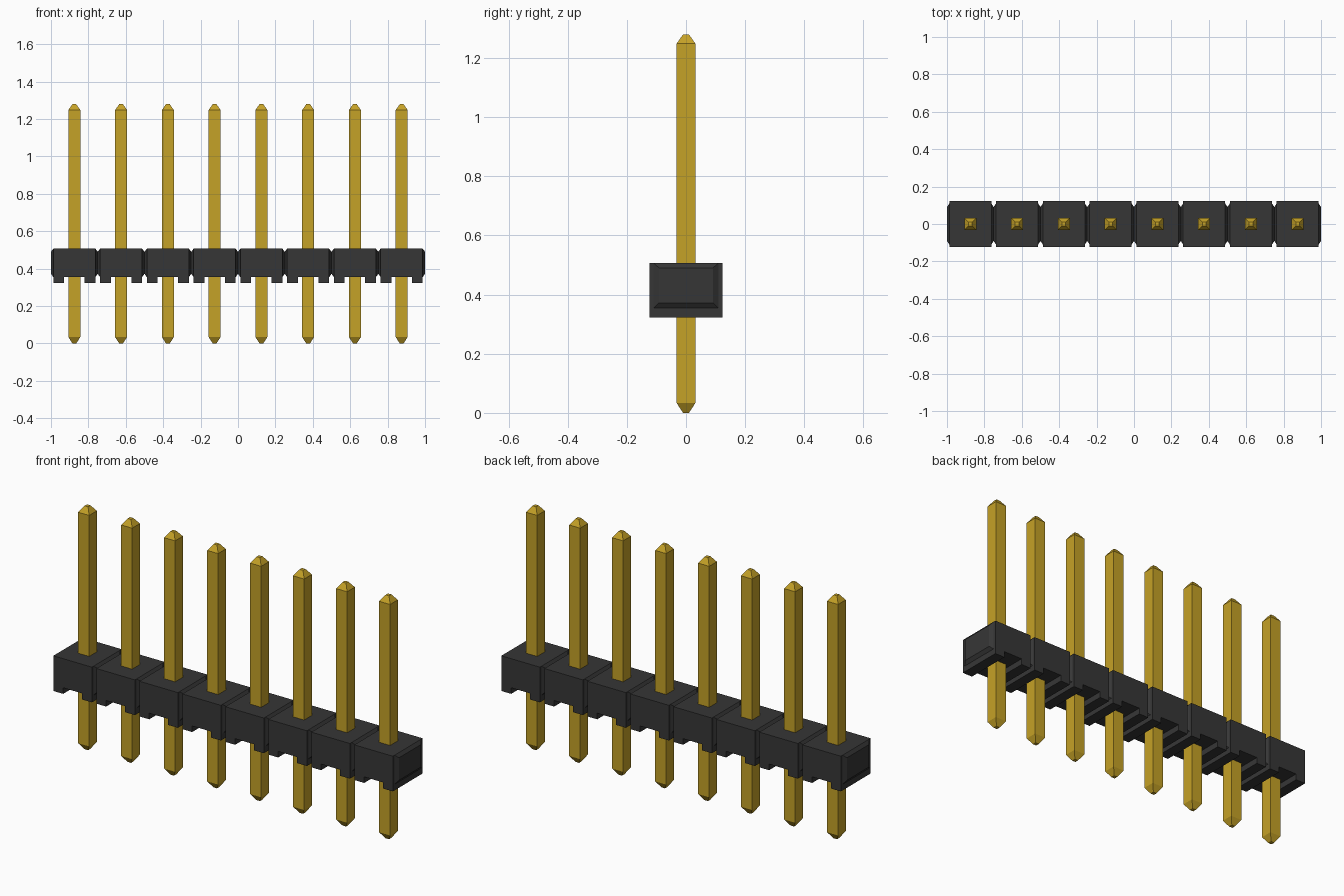
import bpy
import bmesh

if "Cube" in bpy.data.objects:
    bpy.data.objects.remove(bpy.data.objects["Cube"], do_unlink=True)

COUNT, PITCH = 8, 0.25


def material(name, color, rough):
    m = bpy.data.materials.new(name)
    m.use_nodes = True
    m.diffuse_color = (*color, 1)
    bsdf = m.node_tree.nodes["Principled BSDF"]
    bsdf.inputs["Base Color"].default_value = (*color, 1)
    bsdf.inputs["Roughness"].default_value = rough
    return m


def loft(bm, rings, cap_start=True, cap_end=True):
    """Join successive rings of points with quads and optional end caps."""
    rows = [[bm.verts.new(p) for p in ring] for ring in rings]
    n = len(rows[0])
    for a, b in zip(rows, rows[1:]):
        for i in range(n):
            j = (i + 1) % n
            bm.faces.new((a[i], a[j], b[j], b[i]))
    if cap_start:
        bm.faces.new(rows[0][::-1])
    if cap_end:
        bm.faces.new(rows[-1])


def make_mesh(name, bm, mat):
    me = bpy.data.meshes.new(name)
    bm.to_mesh(me)
    bm.free()
    me.materials.append(mat)
    return me


black = material("black plastic", (0.037, 0.037, 0.037), 0.6)
gold = material("gold metal", (0.56, 0.36, 0.02), 0.4)

# Housing cell: a notched profile extruded front to back
W, D = 0.112, 0.1235
FOOT, NOTCH, TOP, GAP = 0.322, 0.354, 0.507, 0.055
profile = [(-W, FOOT), (-GAP, FOOT), (-GAP, NOTCH), (GAP, NOTCH),
           (GAP, FOOT), (W, FOOT), (W, TOP), (-W, TOP)]
bm = bmesh.new()
loft(bm, [[(x, y, z) for x, z in profile] for y in (-D, D)])
bmesh.ops.recalc_face_normals(bm, faces=bm.faces)

# Bevelled joining pads on both sides of the cell
for s in (-1, 1):
    rings = []
    for x, y, z0, z1 in ((W, 0.11, NOTCH, TOP), (PITCH / 2, 0.091, 0.372, 0.49)):
        ring = [(s * x, -y, z0), (s * x, y, z0), (s * x, y, z1), (s * x, -y, z1)]
        rings.append(ring if s > 0 else ring[::-1])
    loft(bm, rings, cap_start=False)
cell_mesh = make_mesh("housing_cell", bm, black)

# Square pin with tapered tips
bm = bmesh.new()
sections = [(0.010, 0.0), (0.032, 0.034), (0.032, 1.248), (0.010, 1.279)]
loft(bm, [[(-r, -r, z), (r, -r, z), (r, r, z), (-r, r, z)] for r, z in sections])
pin_mesh = make_mesh("pin", bm, gold)

# Row of cells, each with its pin
for i in range(COUNT):
    x = (i - (COUNT - 1) / 2) * PITCH
    for name, me in (("housing_cell", cell_mesh), ("pin", pin_mesh)):
        ob = bpy.data.objects.new(f"{name}_{i + 1}", me)
        ob.location.x = x
        bpy.context.collection.objects.link(ob)
